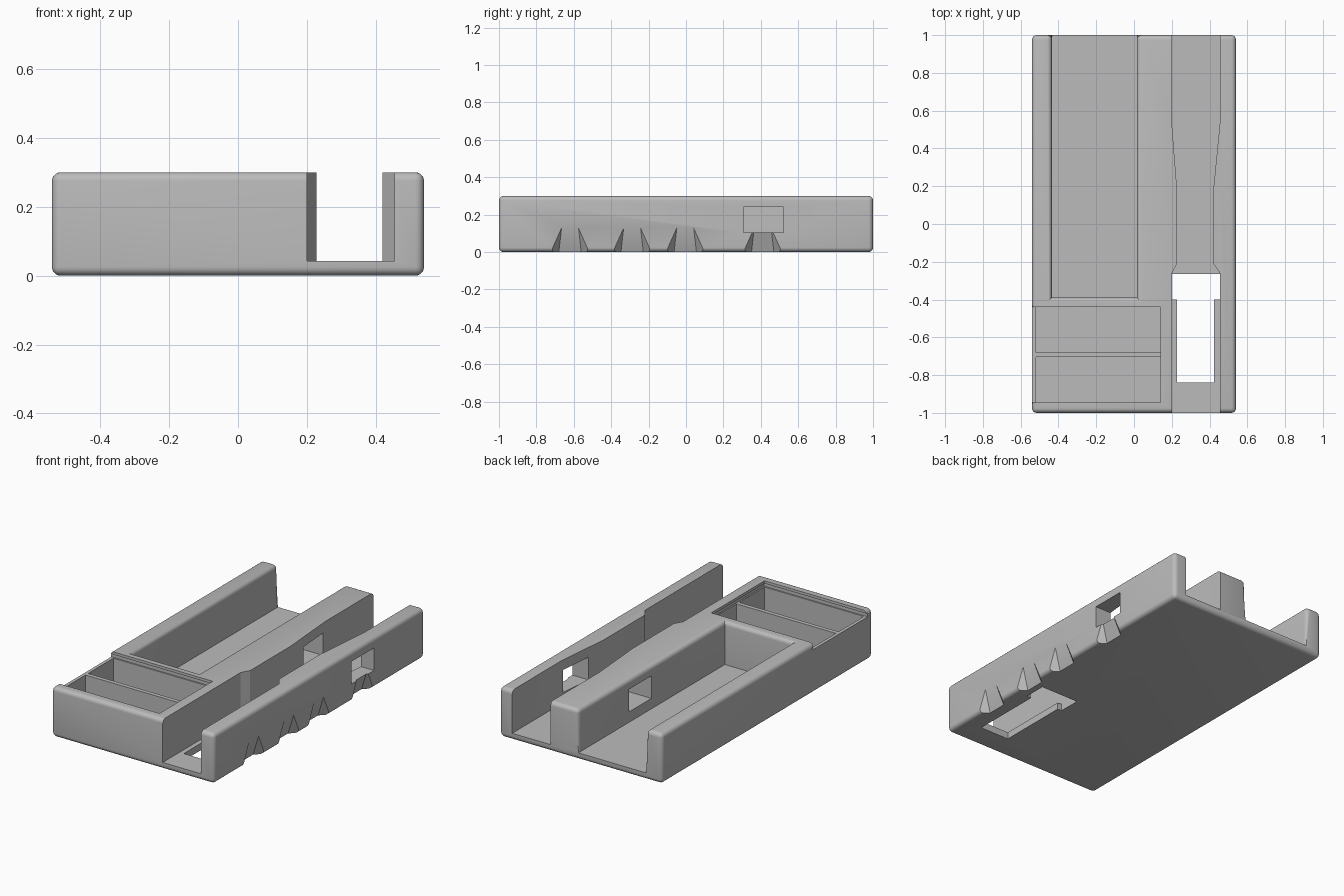
import bpy, bmesh, math
from mathutils import Vector

cube = bpy.data.objects.get("Cube")
if cube:
    bpy.data.objects.remove(cube, do_unlink=True)

grey = bpy.data.materials.new("plain grey")
grey.use_nodes = True
colour = (0.5, 0.5, 0.5, 1)
grey.diffuse_color = colour
grey.node_tree.nodes["Principled BSDF"].inputs["Base Color"].default_value = colour


def loft(name, lower, upper, z0, z1):
    """Solid between two outlines that have the same number of points."""
    bm = bmesh.new()
    a = [bm.verts.new((x, y, z0)) for x, y in lower]
    b = [bm.verts.new((x, y, z1)) for x, y in upper]
    bm.faces.new(a)
    bm.faces.new(b)
    for i in range(len(a)):
        j = (i + 1) % len(a)
        bm.faces.new((a[i], a[j], b[j], b[i]))
    bmesh.ops.recalc_face_normals(bm, faces=bm.faces)
    mesh = bpy.data.meshes.new(name)
    bm.to_mesh(mesh)
    bm.free()
    obj = bpy.data.objects.new(name, mesh)
    bpy.context.collection.objects.link(obj)
    mesh.materials.append(grey)
    return obj


def box(name, x0, x1, y0, y1, z0, z1):
    outline = [(x0, y0), (x1, y0), (x1, y1), (x0, y1)]
    return loft(name, outline, outline, z0, z1)


def cut(target, cutter):
    """Subtract the cutter and throw it away."""
    mod = target.modifiers.new("cut", 'BOOLEAN')
    mod.operation = 'DIFFERENCE'
    mod.solver = 'EXACT'
    mod.object = cutter
    bpy.context.view_layer.objects.active = target
    bpy.ops.object.modifier_apply(modifier=mod.name)
    bpy.data.objects.remove(cutter, do_unlink=True)


W, L, H, FLOOR = 0.54, 1.0, 0.3, 0.042

# Body with the wide trough that opens at the back
body = box("tray_body", -W, W, -L, L, 0, H)
cut(body, box("trough", -0.435, 0.015, -0.39, 1.2, FLOOR, 0.5))

# Round the outer edges and the trough rim, leaving the trough floor sharp
bm = bmesh.new()
bm.from_mesh(body.data)
bmesh.ops.dissolve_limit(bm, angle_limit=0.01, verts=bm.verts, edges=bm.edges)
rounded = [e for e in bm.edges if e.is_convex and e.calc_face_angle(0) > 0.5
           and not all(abs(v.co.z - FLOOR) < 0.001 for v in e.verts)]
bmesh.ops.bevel(bm, geom=rounded, offset=0.025, segments=5, profile=0.5,
                affect='EDGES', clamp_overlap=True)
bm.to_mesh(body.data)
bm.free()

# Waisted channel running the whole length
left_side = [(0.2, -1.2), (0.2, -0.26), (0.228, -0.21), (0.228, 0.18), (0.2, 0.54), (0.2, 1.2)]
right_side = [(0.455, 1.2), (0.455, 0.54), (0.42, 0.18), (0.42, -0.21), (0.455, -0.26), (0.455, -1.2)]
channel = left_side + right_side
cut(body, loft("channel", channel, channel, FLOOR, 0.5))

# Stepped opening through the channel floor
opening = [(0.2, -0.4), (0.228, -0.4), (0.228, -0.84), (0.424, -0.84),
           (0.424, -0.4), (0.455, -0.4), (0.455, -0.265), (0.2, -0.265)]
cut(body, loft("floor_opening", opening, opening, -0.1, 0.1))

# Twin pockets with a lid slot that opens on one side
for y0 in (-0.945, -0.68):
    cut(body, box("pocket", -0.52, 0.14, y0, y0 + 0.24, FLOOR, 0.5))
cut(body, box("lid_slot", -0.7, 0.148, -0.953, -0.432, 0.262, 0.284))
cut(body, box("lid_mouth", -0.7, 0.14, -0.945, -0.44, 0.27, 0.5))

# Window through the side wall and the central ridge
cut(body, box("window", -0.1, 0.7, 0.308, 0.52, 0.105, 0.24))

# Tapered finger notches along the lower side edge
slope = 0.045 / 0.13
for y in (-0.62, -0.288, -0.004, 0.41):
    lower = [(0.6, y - 0.15), (W, y - 0.104), (W - 0.048, y - 0.06),
             (W - 0.048, y + 0.06), (W, y + 0.104), (0.6, y + 0.15)]
    upper = [(0.6, y - 0.046), (W + 0.002, y - 0.046), (W, y - 0.045),
             (W, y + 0.045), (W + 0.002, y + 0.046), (0.6, y + 0.046)]
    cut(body, loft("finger_notch", lower, upper, -0.002, 0.13))

# Smooth shading on the rounded edges only
bpy.ops.object.select_all(action='DESELECT')
body.select_set(True)
bpy.context.view_layer.objects.active = body
bpy.ops.object.shade_smooth_by_angle(angle=math.radians(25))
